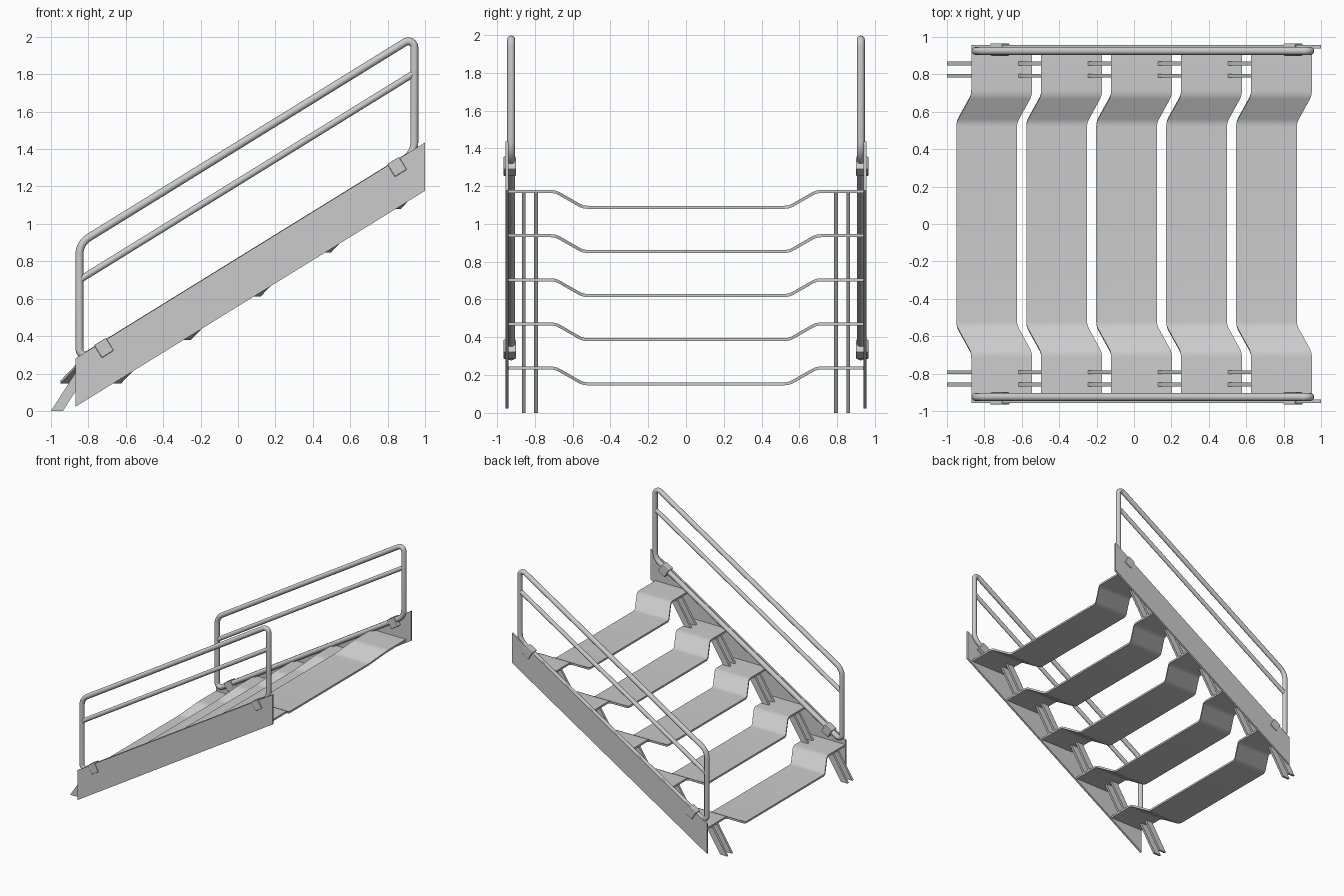
import bpy, bmesh, math
from mathutils import Vector

if "Cube" in bpy.data.objects:
    bpy.data.objects.remove(bpy.data.objects["Cube"])

SLOPE = 0.6176                      # pitch of the stair
PITCH = math.atan(SLOPE)
RUN, RISE, STEPS = 0.374, 0.2335, 5


def mesh_object(name, verts, faces, smooth=False):
    me = bpy.data.meshes.new(name)
    me.from_pydata(verts, [], faces)
    bm = bmesh.new()
    bm.from_mesh(me)
    bmesh.ops.recalc_face_normals(bm, faces=bm.faces)
    bm.to_mesh(me)
    bm.free()
    ob = bpy.data.objects.new(name, me)
    bpy.context.collection.objects.link(ob)
    if smooth:
        me.shade_smooth()
    return ob


def plate(name, outline, y0, y1):
    """Extrude an x-z outline from y0 to y1."""
    n = len(outline)
    verts = [(x, y, z) for y in (y0, y1) for x, z in outline]
    faces = [tuple(range(n)), tuple(range(n, 2 * n))]
    faces += [(i, (i + 1) % n, n + (i + 1) % n, n + i) for i in range(n)]
    return mesh_object(name, verts, faces)


def rounded(points, dist, closed, steps=6):
    """Round every corner of a path, starting `dist` away from it."""
    pts = [Vector(p) for p in points]
    out = []
    for i, p in enumerate(pts):
        if not closed and i in (0, len(pts) - 1):
            out.append(p)
            continue
        a = p + (pts[i - 1] - p).normalized() * dist
        b = p + (pts[(i + 1) % len(pts)] - p).normalized() * dist
        ang = (a - p).angle(b - p)
        c = p + ((a + b) / 2 - p).normalized() * (dist / math.cos(ang / 2))
        sweep = math.pi - ang
        for k in range(steps + 1):
            t = k / steps
            out.append(c + ((a - c) * math.sin((1 - t) * sweep)
                            + (b - c) * math.sin(t * sweep)) / math.sin(sweep))
    return out


def tube(name, pts, radius, closed):
    cu = bpy.data.curves.new(name, 'CURVE')
    cu.dimensions = '3D'
    cu.bevel_depth = radius
    cu.bevel_resolution = 4
    cu.use_fill_caps = True
    sp = cu.splines.new('POLY')
    sp.points.add(len(pts) - 1)
    for q, p in zip(sp.points, pts):
        q.co = (*p, 1)
    sp.use_cyclic_u = closed
    sp.use_smooth = True
    ob = bpy.data.objects.new(name, cu)
    bpy.context.collection.objects.link(ob)
    return ob


# Treads: folded sheets, raised at both ends, dropped and pushed forward in the middle
fold = [(0, -0.94, 0), (0, -0.69, 0), (-0.08, -0.545, -0.083),
        (-0.08, 0.545, -0.083), (0, 0.69, 0), (0, 0.94, 0)]
section = rounded(fold, 0.025, False, 4)
for i in range(STEPS):
    x, z = -0.87 + RUN * i, 0.237 + RISE * i
    n = len(section)
    verts = [(x + dx + p.x, p.y, z + p.z) for dx in (0, 0.325) for p in section]
    faces = [(k, n + k, n + k + 1, k + 1) for k in range(n - 1)]
    tread = mesh_object(f"tread_{i + 1}", verts, faces)
    so = tread.modifiers.new("thickness", 'SOLIDIFY')
    so.thickness, so.offset = 0.016, 0
    bpy.context.view_layer.objects.active = tread
    tread.select_set(True)
    bpy.ops.object.modifier_apply(modifier=so.name)
    bpy.ops.object.shade_smooth_by_angle(angle=math.radians(35))
    tread.select_set(False)

for side, s in (("front", -1), ("back", 1)):
    # Side stringer
    plate(f"{side}_stringer",
          [(-0.87, 0.022), (1.0, 1.177), (1.0, 1.435), (-0.87, 0.28)], s * 0.939, s * 0.956)

    # Handrail loop and middle rail
    y = s * 0.925
    x0, x1 = -0.848, 0.943
    rise = (x1 - x0) * SLOPE
    loop = [(x0, y, 0.272), (x0, y, 0.896), (x1, y, 0.896 + rise), (x1, y, 0.272 + rise)]
    tube(f"{side}_handrail", rounded(loop, 0.058, True), 0.021, True)
    tube(f"{side}_middle_rail", [(x0, y, 0.7), (x1, y, 0.7 + rise)], 0.018, False)

    # Clamps holding the handrail to the stringer
    for k, cx in enumerate((-0.717, 0.85)):
        cz = 0.337 + (cx + 0.717) * SLOPE
        u = Vector((math.cos(PITCH), math.sin(PITCH))) * 0.0375
        v = Vector((-math.sin(PITCH), math.cos(PITCH))) * 0.04
        c = Vector((cx, cz))
        clamp = plate(f"{side}_clamp_{k + 1}",
                      [c - u - v, c + u - v, c + u + v, c - u + v], s * 0.899, s * 0.966)
        be = clamp.modifiers.new("soft_edges", 'BEVEL')
        be.width, be.segments = 0.006, 2

    # Paired slanted risers from each tread to the one above
    for i in range(STEPS):
        x, z = -1 + RUN * i, RISE * i
        for k, ry in enumerate((0.793, 0.858)):
            plate(f"{side}_riser_{i + 1}_{k + 1}",
                  [(x, z), (x + 0.064, z), (x + 0.214, z + RISE), (x + 0.15, z + RISE)],
                  s * (ry - 0.01), s * (ry + 0.01))
